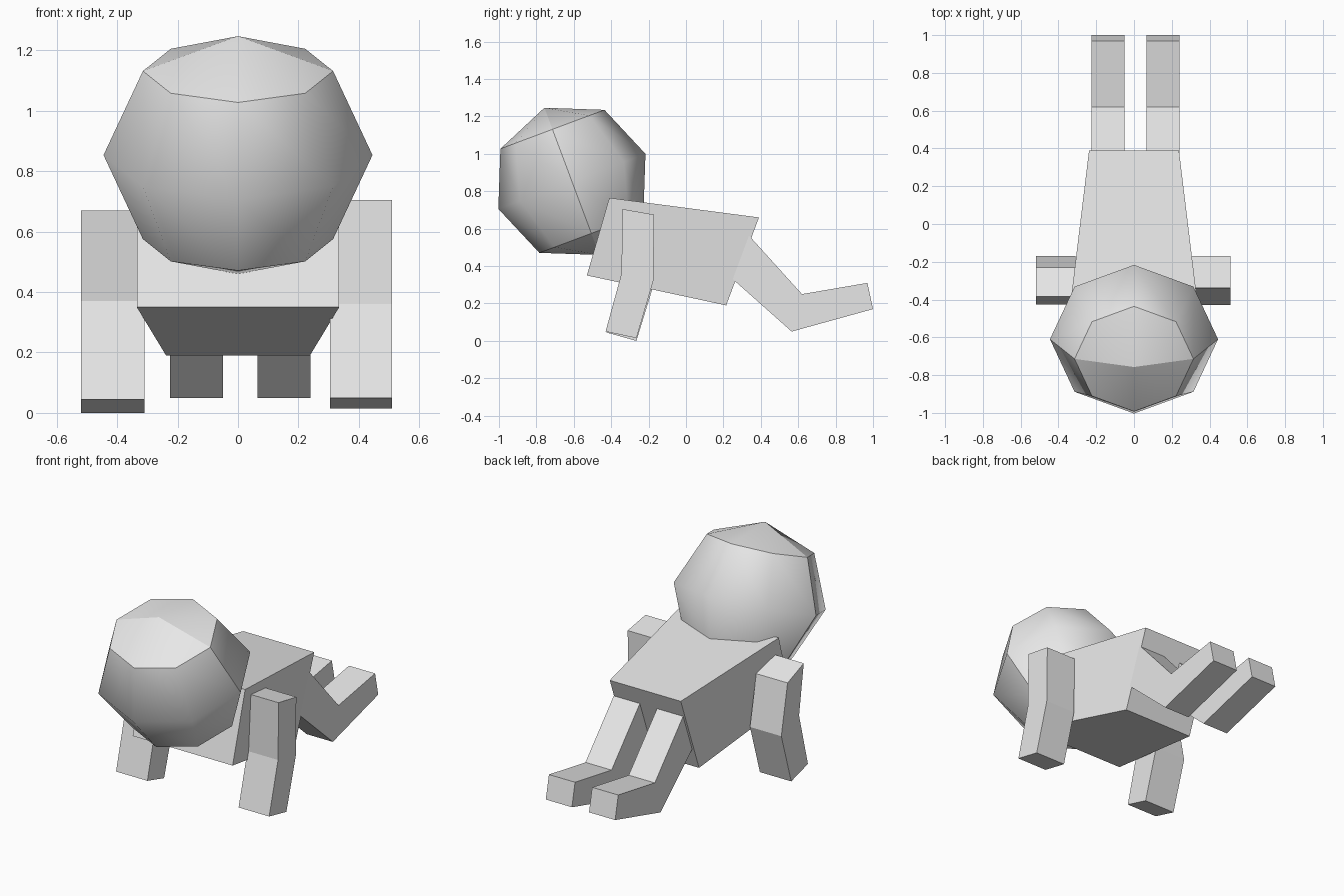
import bpy, bmesh
from math import radians
from mathutils import Matrix

cube = bpy.data.objects.get("Cube")
if cube:
    bpy.data.objects.remove(cube, do_unlink=True)

# Single plain grey material
grey = bpy.data.materials.new("plain_grey")
grey.use_nodes = True
grey.diffuse_color = (0.8, 0.8, 0.8, 1)
grey.node_tree.nodes["Principled BSDF"].inputs["Base Color"].default_value = (0.8, 0.8, 0.8, 1)


def finish(bm, name):
    bmesh.ops.recalc_face_normals(bm, faces=bm.faces[:])
    mesh = bpy.data.meshes.new(name)
    bm.to_mesh(mesh)
    bm.free()
    mesh.materials.append(grey)
    obj = bpy.data.objects.new(name, mesh)
    bpy.context.collection.objects.link(obj)
    return obj


def loft(name, sections):
    """Bridge four-sided sections: two (y, z) points and an x range each."""
    bm = bmesh.new()
    rings = []
    for (ya, za), (yb, zb), x0, x1 in sections:
        corners = ((x0, ya, za), (x1, ya, za), (x1, yb, zb), (x0, yb, zb))
        rings.append([bm.verts.new(c) for c in corners])
    for a, b in zip(rings, rings[1:]):
        for i in range(4):
            j = (i + 1) % 4
            bm.faces.new((a[i], a[j], b[j], b[i]))
    bm.faces.new(rings[0])
    bm.faces.new(rings[-1])
    return finish(bm, name)


def limb(name, x0, x1, pairs):
    return loft(name, [(a, b, x0, x1) for a, b in pairs])


# Torso tapering towards the hips
loft("torso", [((-0.41, 0.765), (-0.53, 0.35), -0.335, 0.335),
               ((0.39, 0.66), (0.215, 0.19), -0.238, 0.238)])

# Arms, each bent at the elbow: shoulder, elbow, hand
limb("left_arm", 0.305, 0.51, [((-0.34, 0.705), (-0.17, 0.675)),
                               ((-0.345, 0.36), (-0.175, 0.32)),
                               ((-0.43, 0.05), (-0.265, 0.015))])
limb("right_arm", -0.52, -0.31, [((-0.385, 0.67), (-0.23, 0.61)),
                                 ((-0.34, 0.37), (-0.17, 0.31)),
                                 ((-0.425, 0.045), (-0.265, 0.0))])

# Legs: hip, knee, foot
leg = [((0.29, 0.615), (0.205, 0.37)),
       ((0.62, 0.25), (0.565, 0.05)),
       ((0.97, 0.31), (1.0, 0.17))]
limb("left_leg", 0.065, 0.24, leg)
limb("right_leg", -0.225, -0.05, leg)

# Head: coarse ball, smooth in patches, sharp at the caps and side seams
bm = bmesh.new()
bmesh.ops.create_uvsphere(bm, u_segments=8, v_segments=4, radius=1)
for f in bm.faces:
    f.smooth = True
for e in bm.edges:
    a, b = (v.co for v in e.verts)
    on_cap = abs(a.z - b.z) < 0.01 and abs(a.z) > 0.5
    on_seam = abs(a.y) < 0.01 and abs(b.y) < 0.01
    e.smooth = not (on_cap or on_seam)
bm.transform(Matrix.Translation((0, -0.61, 0.853))
             @ Matrix.Rotation(radians(20.5), 4, 'X')
             @ Matrix.Diagonal((0.445, 0.42, 0.42, 1)))
finish(bm, "head")
